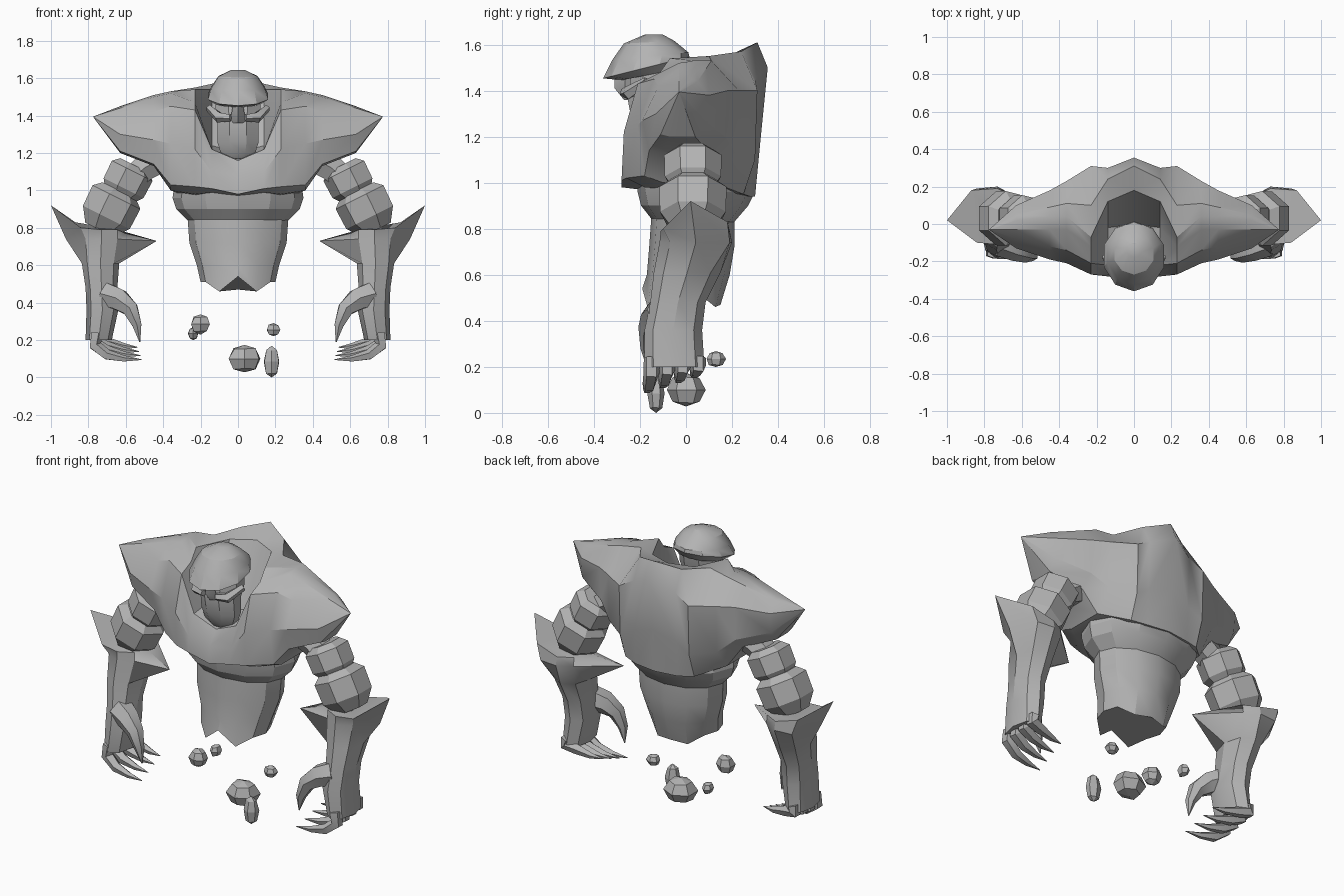
import bpy, bmesh, math, random
from mathutils import Vector

cube = bpy.data.objects.get("Cube")
if cube:
    bpy.data.objects.remove(cube, do_unlink=True)

stone = bpy.data.materials.new("grey_stone")
stone.use_nodes = True
stone.diffuse_color = (.45, .45, .45, 1)
stone.node_tree.nodes["Principled BSDF"].inputs["Base Color"].default_value = (.45, .45, .45, 1)


def finish(name, bm, mirror=False, angle=30):
    """Turn a bmesh into a shaded object, optionally mirrored across x."""
    bmesh.ops.recalc_face_normals(bm, faces=bm.faces)
    mesh = bpy.data.meshes.new(name)
    bm.to_mesh(mesh)
    bm.free()
    mesh.materials.append(stone)
    obj = bpy.data.objects.new(name, mesh)
    bpy.context.collection.objects.link(obj)
    if mirror:
        modifier = obj.modifiers.new("Mirror", 'MIRROR')
        modifier.use_clip = True
    bpy.ops.object.select_all(action='DESELECT')
    obj.select_set(True)
    bpy.context.view_layer.objects.active = obj
    bpy.ops.object.shade_smooth_by_angle(angle=math.radians(angle))
    return obj


def loft(name, rings, mirror=False, cap_start=True, angle=30):
    """Skin a list of point rings of equal length."""
    bm = bmesh.new()
    loops = [[bm.verts.new(p) for p in ring] for ring in rings]
    count = len(loops[0])
    for lower, upper in zip(loops, loops[1:]):
        for i in range(count):
            j = (i + 1) % count
            bm.faces.new((lower[i], lower[j], upper[j], upper[i]))
    if cap_start:
        bm.faces.new(loops[0])
    bm.faces.new(loops[-1])
    return finish(name, bm, mirror, angle)


def oval(z, cx, rx, front, back, sides=8, tilt=0.0, turn=0.0):
    """Horizontal oval ring between a front and a back y."""
    mid, ry = (front + back) / 2, (back - front) / 2
    ring = []
    for i in range(sides):
        a = math.tau * i / sides + turn
        ring.append(Vector((cx + rx * math.cos(a), mid + ry * math.sin(a),
                            z + tilt * ry * math.sin(a))))
    return ring


def tube(name, path, sides=6, angle=30):
    """Mirrored tapered tube along (x, y, z, radius) points."""
    points = [Vector(p[:3]) for p in path]
    rings = []
    for i, p in enumerate(points):
        along = points[min(i + 1, len(points) - 1)] - points[max(i - 1, 0)]
        u = along.cross(Vector((0, 1, 0))).normalized()
        w = u.cross(along).normalized()
        radius = path[i][3]
        rings.append([p + radius * (u * math.cos(a) + w * math.sin(a))
                      for a in (math.tau * (k + .5) / sides for k in range(sides))])
    return loft(name, rings, True, angle=angle)


# Upper body: (y, z) sections from the centre out to the shoulder tip
sections = {
    0: [(-.2, .97), (-.28, .98), (-.27, 1.08), (-.21, 1.16), (0, 1.2),
        (.18, 1.55), (.31, 1.61), (.355, 1.5), (.325, 1.2), (.3, .94)],
    .14: [(-.2, .99), (-.28, 1.01), (-.27, 1.1), (-.22, 1.22), (-.02, 1.24),
          (.12, 1.54), (.24, 1.57), (.3, 1.45), (.29, 1.15), (.28, .94)],
    .23: [(-.18, .98), (-.26, 1.02), (-.27, 1.22), (-.21, 1.43), (-.12, 1.47),
          (-.07, 1.54), (.1, 1.55), (.31, 1.4), (.3, 1.1), (.25, .95)],
    .36: [(-.1, 1), (-.18, 1.03), (-.21, 1.25), (-.14, 1.45), (-.03, 1.52),
          (.04, 1.53), (.11, 1.53), (.23, 1.4), (.22, 1.12), (.12, 1)],
    .45: [(-.1, 1.13), (-.16, 1.14), (-.19, 1.27), (-.12, 1.42), (-.03, 1.5),
          (.04, 1.51), (.09, 1.5), (.18, 1.4), (.17, 1.2), (.1, 1.13)],
    .63: [(-.07, 1.2), (-.11, 1.21), (-.13, 1.3), (-.08, 1.38), (-.03, 1.44),
          (.02, 1.45), (.05, 1.44), (.1, 1.38), (.09, 1.26), (.04, 1.2)],
}
body = [[(x, y, z) for y, z in section] for x, section in sections.items()]
body.append([(.775, -.03 + .003 * y, 1.39 + .003 * z) for y, z in sections[.63]])
loft("torso", body, True, False)

# Rib band under the chest
loft("rib_band", [oval(1.03, 0, .34, -.22, .29, 12), oval(.96, 0, .35, -.21, .3, 12),
                  oval(.9, 0, .33, -.195, .27, 12), oval(.83, 0, .26, -.14, .21, 12)], angle=20)

# Waist with a broken lower edge
waist = [oval(z, 0, rx, front, back, 12) for z, rx, front, back in
         [(.86, .27, -.15, .21), (.72, .26, -.16, .21), (.6, .22, -.17, .19), (.49, .2, -.19, .15)]]
for p in waist[-1]:
    if abs(p.x) < .02:
        p.z += .05 if p.y < 0 else -.02
    elif abs(p.x) < .12:
        p.z -= .03
    else:
        p.z += .02
loft("waist", waist)

# Skull cap with its low brow, and the long bearded face
loft("skull", [oval(z, 0, rx, front, back, 10, tilt, math.pi / 10) for z, rx, front, back, tilt in
               [(1.643, .04, -.18, -.1, 0), (1.61, .11, -.27, -.05, .05),
                (1.55, .15, -.32, .01, .1), (1.5, .17, -.36, .015, .25),
                (1.47, .13, -.28, -.03, .2)]])
loft("face", [oval(z, 0, rx, front, back, 8, 0, math.pi / 8) for z, rx, front, back in
              [(1.49, .13, -.25, -.04), (1.42, .13, -.25, -.05), (1.36, .12, -.26, -.07),
               (1.26, .12, -.24, -.08), (1.2, .1, -.22, -.1), (1.17, .06, -.2, -.12)]])
loft("nose", [oval(1.47, 0, .025, -.31, -.22, 4), oval(1.41, 0, .035, -.31, -.22, 4),
              oval(1.36, 0, .05, -.27, -.2, 4)])
tube("cheekbones", [(.04, -.27, 1.39, .02), (.1, -.25, 1.39, .03), (.155, -.17, 1.44, .02)], 5)

# Upper arms: a stub and two barrel-shaped stones on a core
tube("arm_core", [(.38, .02, 1.19, .09), (.5, .02, 1.12, .08), (.62, .02, 1.02, .07),
                  (.72, .02, .76, .07)])
for name, x, z, size in [("upper_arm_stone", .6, 1.05, .128), ("elbow_stone", .69, .9, .15)]:
    tube(name, [(x + .45 * t * size, .03, z - .9 * t * size, r * size) for t, r in
                [(-.75, .7), (-.5, 1), (.3, .98), (.8, .6)]], 7, 20)

# Forearms, with the top rings pulled out into spikes and corners
forearm = [oval(z, cx, rx, front, back) for z, cx, rx, front, back in
           [(.79, .73, .12, -.11, .19), (.74, .73, .12, -.115, .2), (.61, .735, .1, -.14, .15),
            (.48, .73, .085, -.155, .085), (.36, .725, .085, -.18, .07), (.2, .745, .07, -.18, .08)]]
top, rim = forearm[:2]
top[0] = Vector((1, .02, .92))
top[1] = Vector((.87, .18, .83))
top[7] = Vector((.84, -.1, .8))
top[4] = Vector((.6, .02, .77))
rim[0].x += .07
rim[1] = Vector((.84, .19, .74))
rim[4] = Vector((.435, -.03, .73))
loft("forearm", forearm, True)

# Hands: four curled claws and a hooked thumb
for i, finger in enumerate(["front", "second", "third", "back"]):
    y, lift = -.15 + .068 * i, .022 * i
    tube(finger + "_claw", [(.755, y, .24, .035), (.765, y, .17 + lift / 2, .036),
                            (.7, y - .01, .12 + lift, .03), (.61, y - .02, .1 + lift, .018),
                            (.515 + lift / 3, y - .03, .095 + lift, .002)], 5)
tube("thumb", [(.71, -.1, .44, .075), (.635, -.135, .415, .065), (.575, -.16, .365, .048),
               (.54, -.17, .28, .028), (.525, -.165, .19, .003)], 6)

# Loose floating stones
random.seed(4)
for name, x, y, z, rx, ry, rz in [
        ("large_rubble", .035, 0, .1, .09, .085, .075),
        ("long_rubble", .18, -.13, .085, .045, .035, .085),
        ("left_chip", .19, .04, .255, .04, .035, .035),
        ("right_rubble", -.2, -.09, .285, .055, .05, .052),
        ("right_chip", -.24, .13, .235, .03, .04, .035)]:
    bm = bmesh.new()
    bmesh.ops.create_uvsphere(bm, u_segments=6, v_segments=4, radius=1)
    for v in bm.verts:
        v.co *= random.uniform(.95, 1.1)
        v.co = Vector((x + v.co.x * rx, y + v.co.y * ry, max(0, z + v.co.z * rz)))
    finish(name, bm, angle=15)
